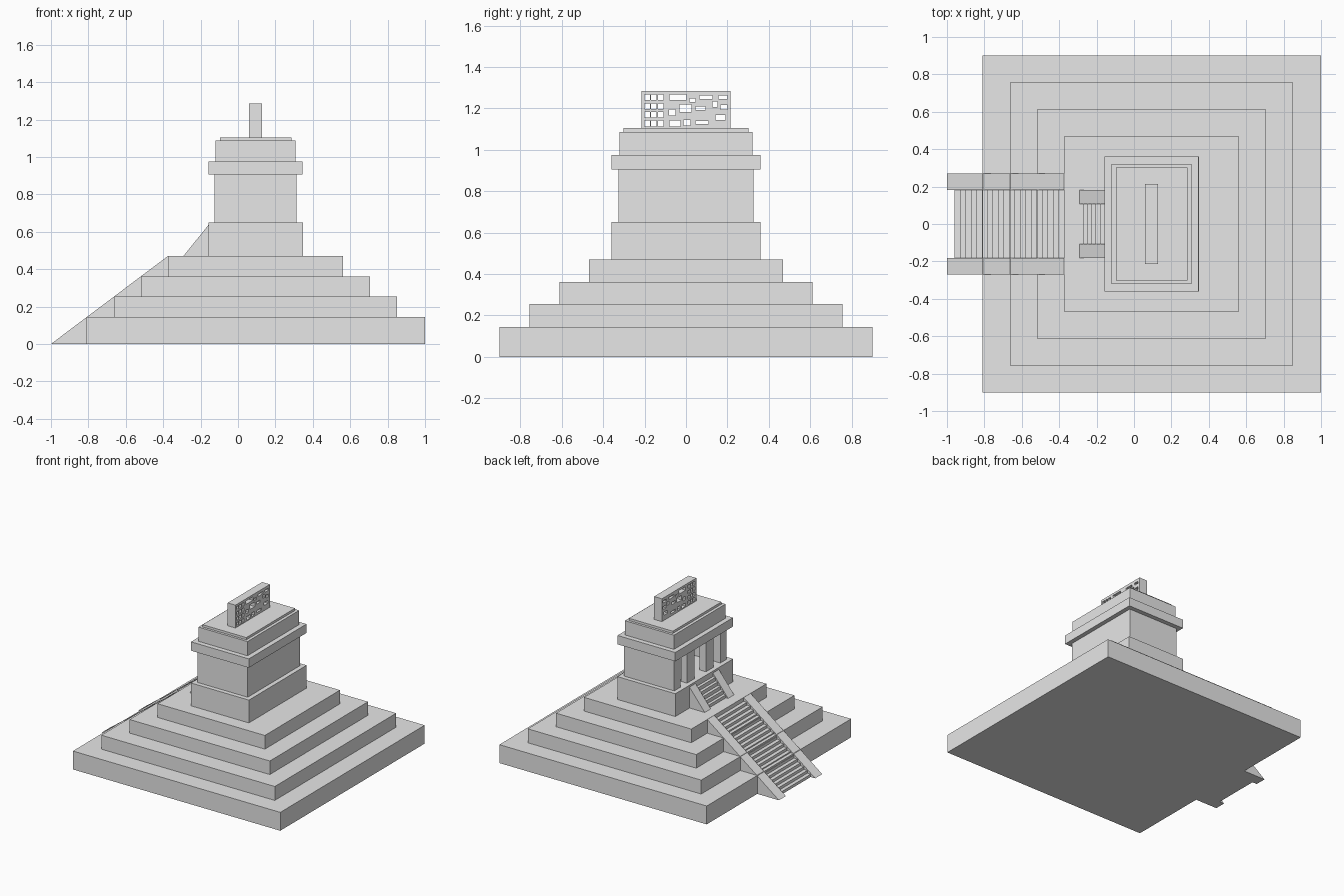
import bpy
import bmesh

default_cube = bpy.data.objects.get("Cube")
if default_cube:
    bpy.data.objects.remove(default_cube, do_unlink=True)

stone = bpy.data.materials.new("grey stone")
stone.use_nodes = True
stone_colour = (0.8, 0.8, 0.8, 1.0)
stone.diffuse_color = stone_colour
stone.node_tree.nodes["Principled BSDF"].inputs["Base Color"].default_value = stone_colour

CENTRE = 0.094  # the terraces sit off centre because the stairs project


def finish(bm, name):
    bmesh.ops.recalc_face_normals(bm, faces=bm.faces)
    mesh = bpy.data.meshes.new(name)
    bm.to_mesh(mesh)
    bm.free()
    mesh.materials.append(stone)
    obj = bpy.data.objects.new(name, mesh)
    bpy.context.collection.objects.link(obj)
    return obj


def add_box(bm, x, y, z):
    """Add a box spanning the (low, high) ranges x, y and z."""
    verts = bmesh.ops.create_cube(bm, size=1)["verts"]
    for v in verts:
        for axis, (low, high) in enumerate((x, y, z)):
            v.co[axis] = low if v.co[axis] < 0 else high
    return verts


def box(name, x, y, z):
    bm = bmesh.new()
    add_box(bm, x, y, z)
    return finish(bm, name)


def frustum(name, bottom, top, z):
    """Rectangular block with (half x, half y) sizes at its bottom and top."""
    bm = bmesh.new()
    for v in add_box(bm, (-1, 1), (-1, 1), z):
        half = top if v.co.z == z[1] else bottom
        v.co.x = CENTRE + v.co.x * half[0]
        v.co.y *= half[1]
    return finish(bm, name)


def prism(name, profile, y):
    """Extrude an (x, z) profile across the y range."""
    bm = bmesh.new()
    face = bm.faces.new([bm.verts.new((px, y[0], pz)) for px, pz in profile])
    new = bmesh.ops.extrude_face_region(bm, geom=[face])["geom"]
    moved = [g for g in new if isinstance(g, bmesh.types.BMVert)]
    bmesh.ops.translate(bm, verts=moved, vec=(0, y[1] - y[0], 0))
    return finish(bm, name)


def staircase(name, foot, head, first, count, inner, outer, sink):
    """Stepped flight between two sloping side ramps."""
    (x0, z0), (x1, z1) = foot, head
    slope = (z1 - z0) / (x1 - x0)
    for side, label in ((1, "left"), (-1, "right")):
        y = sorted((side * inner, side * outer))
        prism(f"{name}_ramp_{label}", [foot, head, (x1, z0)], y)
    run = (x1 - first) / count
    profile = [(first, z0)]
    for i in range(count):
        x = first + i * run
        z = z0 + slope * (x - x0) - sink
        profile += [(x, z), (x + run, z)]
    profile.append((x1, z0))
    prism(f"{name}_steps", profile, (-inner, inner))


# Terraces and the temple platform
levels = [(0.905, 0.9, 0.145), (0.757, 0.757, 0.255), (0.612, 0.612, 0.362),
          (0.468, 0.468, 0.47), (0.253, 0.36, 0.65)]
floor = 0
for i, (hx, hy, top) in enumerate(levels):
    name = "temple_platform" if i == 4 else f"terrace_{i + 1}"
    frustum(name, (hx, hy), (hx, hy), (floor, top))
    floor = top

# Stairs
staircase("main_stair", (-1, 0), (-0.375, 0.47), -0.96, 20, 0.183, 0.27, 0.008)
staircase("upper_stair", (-0.292, 0.47), (-0.159, 0.635), -0.273, 5, 0.108, 0.183, 0)

# Temple walls, open at the stair side
wall_z = (0.65, 0.905)
box("rear_wall", (0.25, 0.312), (-0.325, 0.325), wall_z)
for side, label in ((1, "left"), (-1, "right")):
    box(f"side_wall_{label}", (-0.125, 0.25), sorted((side * 0.25, side * 0.325)), wall_z)
    box(f"doorway_pillar_{label}", (-0.125, -0.07), sorted((side * 0.07, side * 0.165)), wall_z)

# Cornice, sloping roof and cap
frustum("cornice", (0.252, 0.36), (0.23, 0.336), (0.905, 0.975))
frustum("sloping_roof", (0.214, 0.322), (0.174, 0.282), (0.975, 1.087))
frustum("roof_cap", (0.191, 0.303), (0.184, 0.294), (1.087, 1.105))

# Roof comb pierced by rectangular openings: (y, z, width, height)
openings = [(-0.039, 1.254, 0.082, 0.027), (0.031, 1.24, 0.029, 0.017),
            (0.096, 1.254, 0.063, 0.017), (0.178, 1.254, 0.043, 0.017),
            (-0.002, 1.2, 0.058, 0.036), (0.07, 1.2, 0.048, 0.017),
            (0.14, 1.22, 0.024, 0.027), (0.183, 1.206, 0.034, 0.022),
            (-0.066, 1.18, 0.03, 0.027), (0.166, 1.157, 0.048, 0.024),
            (-0.053, 1.127, 0.053, 0.027), (0.005, 1.131, 0.034, 0.027),
            (0.077, 1.132, 0.063, 0.015)]
for column in range(3):
    for row in range(4):
        openings.append((-0.188 + column * 0.033, 1.127 + row * 0.042, 0.026, 0.027))

comb = box("roof_comb", (0.06, 0.128), (-0.215, 0.215), (1.105, 1.285))
bm = bmesh.new()
for y, z, w, h in openings:
    add_box(bm, (0, 0.2), (y - w / 2, y + w / 2), (z - h / 2, z + h / 2))
cutter = finish(bm, "comb_opening_cutter")
cutter.hide_render = True
cutter.hide_viewport = True
cutter.display_type = "WIRE"
cut = comb.modifiers.new("openings", "BOOLEAN")
cut.operation = "DIFFERENCE"
cut.solver = "EXACT"
cut.object = cutter
